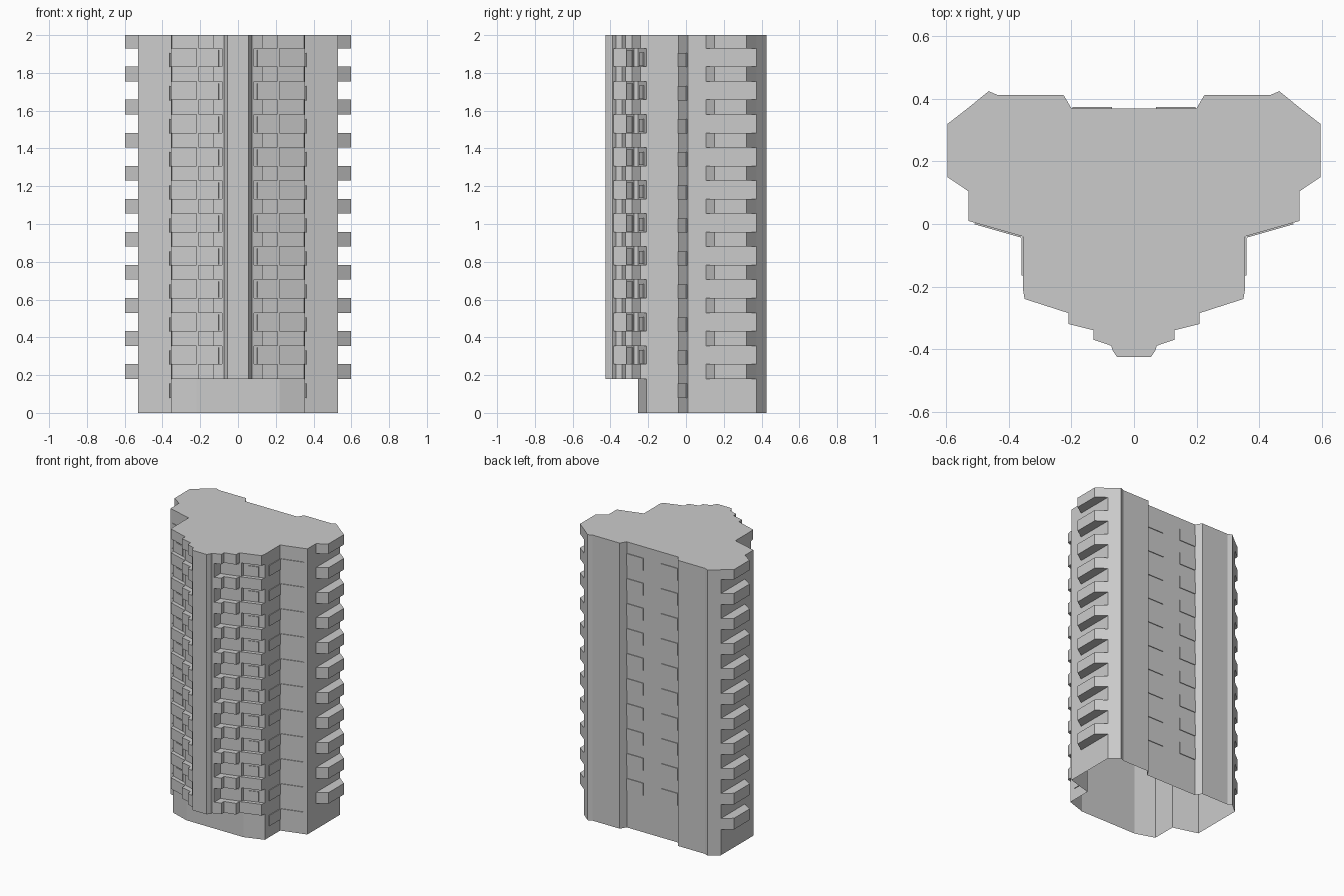
import bpy, bmesh
from mathutils import Vector

cube = bpy.data.objects.get("Cube")
if cube:
    bpy.data.objects.remove(cube)

concrete = bpy.data.materials.new("pale_grey_concrete")
concrete.use_nodes = True
GREY = (0.6, 0.6, 0.6, 1)
concrete.diffuse_color = GREY
concrete.node_tree.nodes["Principled BSDF"].inputs["Base Color"].default_value = GREY

TOP, FLOOR, PITCH, SLAB = 2.0, 0.18, 0.175, 0.078


def mirrored(half):
    """Close a right-hand outline with its reflection across x = 0."""
    return half + [(-x, y) for x, y in reversed(half)]


def extrude(bm, outline, z0, z1, bottom=True, back=True):
    """Vertical prism; back=False leaves the closing edge open."""
    low = [bm.verts.new((x, y, z0)) for x, y in outline]
    high = [bm.verts.new((x, y, z1)) for x, y in outline]
    n = len(outline)
    bm.faces.new(high)
    if bottom:
        bm.faces.new(low[::-1])
    for i in range(n if back else n - 1):
        j = (i + 1) % n
        bm.faces.new((low[i], low[j], high[j], high[i]))


def finish(name, bm):
    bmesh.ops.recalc_face_normals(bm, faces=bm.faces)
    mesh = bpy.data.meshes.new(name)
    bm.to_mesh(mesh)
    bm.free()
    mesh.materials.append(concrete)
    obj = bpy.data.objects.new(name, mesh)
    bpy.context.collection.objects.link(obj)
    return obj


def prism(name, outline, z0, z1, bottom=True, back=True):
    bm = bmesh.new()
    extrude(bm, outline, z0, z1, bottom, back)
    return finish(name, bm)


def stacked(name, outline, z0, height, count, back=True):
    """The same prism on every storey, on both sides of the tower."""
    bm = bmesh.new()
    for side in (1, -1):
        for k in range(count):
            z = z0 + k * PITCH
            pts = [(side * x, y) for x, y in outline]
            extrude(bm, pts, z, min(z + height, TOP), True, back)
    return finish(name, bm)


def windows(name, start, end, t0, t1, z0, height, count, depth=0.005):
    """Thin panes on the wall running from start to end, outside on its right."""
    a, b = Vector(start), Vector(end)
    run = b - a
    out = Vector((run.y, -run.x)).normalized() * depth
    p, q = a + run * t0, a + run * t1
    return stacked(name, [tuple(p), tuple(p + out), tuple(q + out), tuple(q)],
                   z0, height, count, back=False)


# Hollow tower shell, open underneath
prism("tower_shell", mirrored([
    (0.20, 0.37), (0.225, 0.412), (0.435, 0.412), (0.465, 0.425),
    (0.53, 0.372), (0.53, 0.01), (0.355, -0.04), (0.355, -0.21),
    (0.22, -0.255)]), 0, TOP, bottom=False)

# Front bay above the entrance storey
prism("front_bay", mirrored([(0.22, -0.255), (0.22, -0.275), (0.085, -0.315)]),
      FLOOR, TOP, back=False)

# Ribbed central pier
prism("front_pier", mirrored([
    (0.085, -0.315), (0.085, -0.385), (0.073, -0.39),
    (0.068, -0.405), (0.055, -0.425)]), FLOOR, TOP)

# Stepped balcony parapets on the front
stacked("front_balconies", [
    (0.355, -0.21), (0.35, -0.24), (0.21, -0.285), (0.21, -0.32),
    (0.13, -0.34), (0.13, -0.37), (0.085, -0.385), (0.085, -0.315),
    (0.22, -0.275), (0.22, -0.255)], FLOOR, SLAB, 11)

# Projecting balconies on both flanks
stacked("flank_balconies", [
    (0.53, 0.105), (0.597, 0.15), (0.597, 0.32), (0.53, 0.372)],
    FLOOR, SLAB, 11, back=False)

# Windows wrapping the inner corners of each flank
windows("flank_windows", (0.355, -0.21), (0.355, -0.04), 0.27, 0.98, 0.08, 0.075, 11)
windows("shoulder_windows", (0.355, -0.04), (0.53, 0.01), 0.03, 0.88, 0.08, 0.075, 11)

# Windows behind the front balconies
windows("bay_windows", (0.085, -0.315), (0.22, -0.275), 0.12, 0.88, 0.26, 0.085, 10)
windows("small_front_windows", (0.22, -0.255), (0.355, -0.21), 0.25, 0.72, 0.262, 0.07, 10)

# Rear windows beside the recess corners
windows("rear_windows", (0.20, 0.37), (0.07, 0.37), 0.02, 1, 0.26, 0.085, 10)
